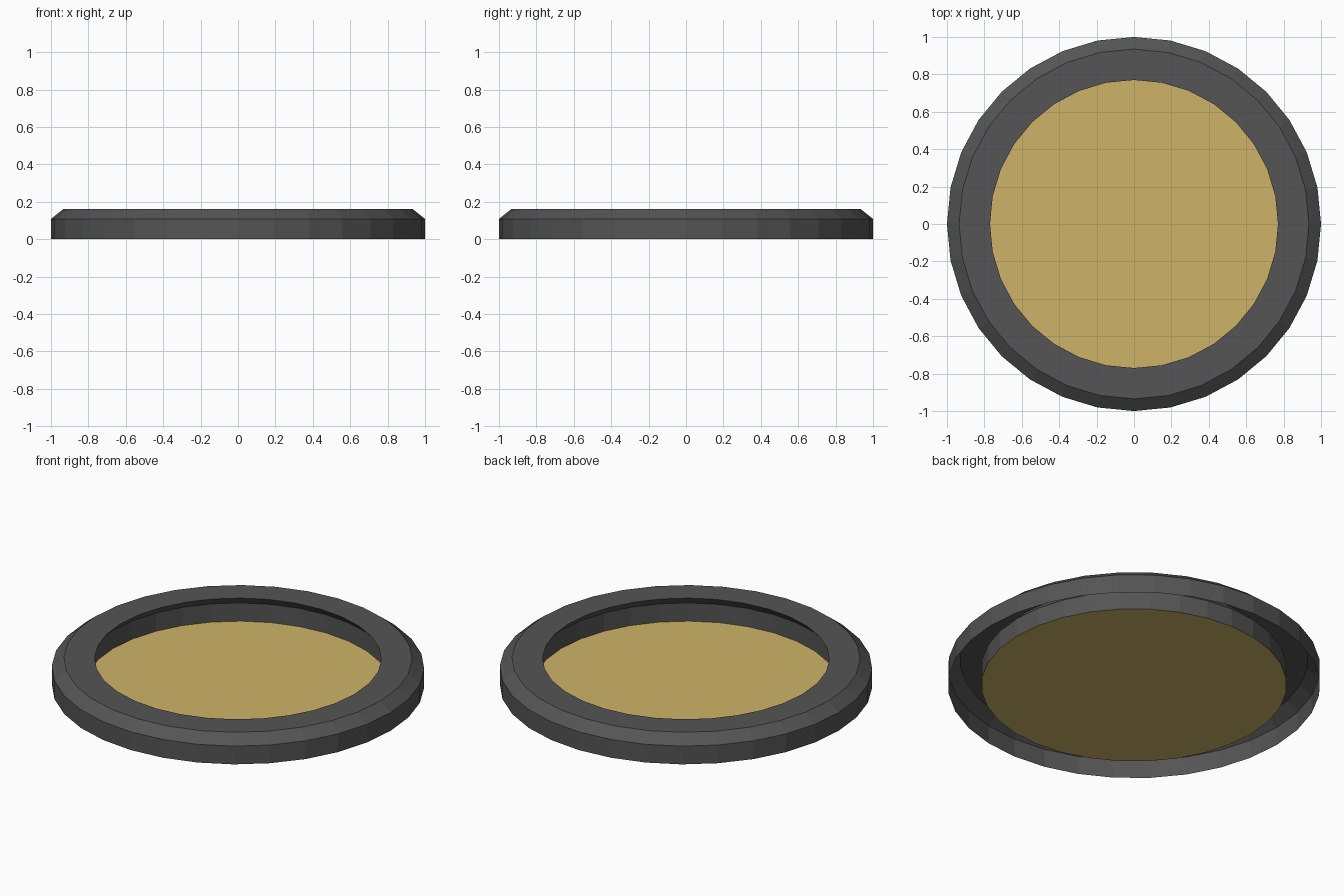
import bpy, bmesh
from math import cos, sin, tau

if "Cube" in bpy.data.objects:
    bpy.data.objects.remove(bpy.data.objects["Cube"])

SIDES = 32


def material(name, color):
    mat = bpy.data.materials.new(name)
    mat.diffuse_color = (*color, 1)
    mat.use_nodes = True
    mat.node_tree.nodes["Principled BSDF"].inputs["Base Color"].default_value = mat.diffuse_color
    return mat


def add_object(name, bm, mat):
    mesh = bpy.data.meshes.new(name)
    bm.to_mesh(mesh)
    bm.free()
    mesh.materials.append(mat)
    obj = bpy.data.objects.new(name, mesh)
    bpy.context.collection.objects.link(obj)
    return obj


def lathe(name, profile, mat):
    """Revolve an open (radius, height) profile around z."""
    bm = bmesh.new()
    rings = [[bm.verts.new((r * cos(tau * i / SIDES), r * sin(tau * i / SIDES), z))
              for i in range(SIDES)] for r, z in profile]
    for a, b in zip(rings, rings[1:]):
        for i in range(SIDES):
            j = (i + 1) % SIDES
            bm.faces.new((a[i], a[j], b[j], b[i]))
    return add_object(name, bm, mat)


# Bevelled rim shell, open underneath, with an undercut inner lip
lathe("rim", [(1, 0), (1, 0.108), (0.935, 0.16), (0.77, 0.16),
              (0.82, 0.108), (0.82, 0)],
      material("dark_grey", (0.09, 0.09, 0.09)))

# Flat face closing the inside of the rim at the base
bm = bmesh.new()
bmesh.ops.create_circle(bm, cap_ends=True, segments=SIDES, radius=0.82)
add_object("face_disc", bm, material("gold", (0.62, 0.45, 0.14)))
